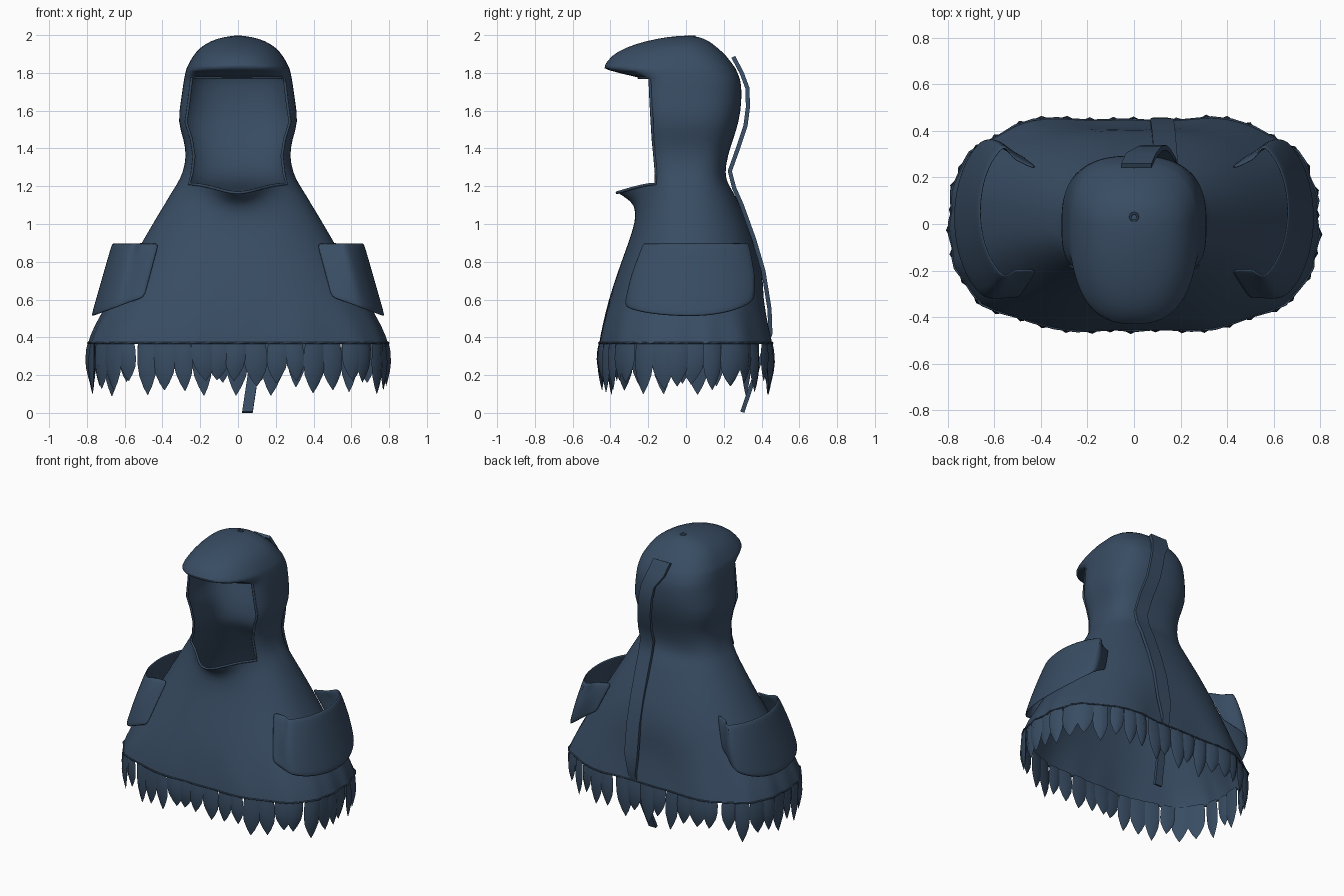
import bpy, bmesh, math, random
from mathutils import Vector

if "Cube" in bpy.data.objects:
    bpy.data.objects.remove(bpy.data.objects["Cube"])

random.seed(4)
cloth = bpy.data.materials.new("dark blue cloth")
cloth.diffuse_color = (0.040, 0.073, 0.125, 1)
cloth.use_nodes = True
cloth.node_tree.nodes["Principled BSDF"].inputs["Base Color"].default_value = cloth.diffuse_color


def make(name, verts, faces, angle=50, subsurf=0, thick=0):
    me = bpy.data.meshes.new(name)
    me.from_pydata([tuple(v) for v in verts], [], faces)
    me.materials.append(cloth)
    ob = bpy.data.objects.new(name, me)
    bpy.context.collection.objects.link(ob)
    bm = bmesh.new()
    bm.from_mesh(me)
    bmesh.ops.recalc_face_normals(bm, faces=bm.faces)
    bm.to_mesh(me)
    bm.free()
    if thick:
        m = ob.modifiers.new("thickness", 'SOLIDIFY')
        m.thickness, m.offset = thick, 0
    if subsurf:
        m = ob.modifiers.new("smooth", 'SUBSURF')
        m.levels = m.render_levels = subsurf
    bpy.ops.object.select_all(action='DESELECT')
    ob.select_set(True)
    bpy.context.view_layer.objects.active = ob
    bpy.ops.object.shade_smooth_by_angle(angle=math.radians(angle))
    return ob


def grid(rows, cols, closed=False):
    """Quads between consecutive rows of points."""
    return [(r * cols + c, r * cols + (c + 1) % cols,
             (r + 1) * cols + (c + 1) % cols, (r + 1) * cols + c)
            for r in range(rows - 1) for c in range(cols if closed else cols - 1)]


def outline(phi, a, yf, yb, n):
    """Superellipse point; phi = 0 faces the front."""
    s, c = math.sin(phi), math.cos(phi)
    if c < 0:
        n = min(n, 2.8)
    r = (abs(s) ** n + abs(c) ** n) ** (-1 / n)
    return a * s * r, -c * r * (yf if c > 0 else yb)


# Hooded cloak: z, half width, front depth, back depth, squareness, chin lip
RINGS = [
    (0.37, .79, .46, .475, 2.8, 0), (0.45, .765, .448, .46, 2.7, 0),
    (0.60, .68, .41, .437, 2.5, 0), (0.75, .595, .36, .412, 2.4, 0),
    (0.90, .51, .305, .37, 2.3, 0), (1.02, .44, .265, .32, 2.3, 0),
    (1.11, .385, .24, .28, 2.3, .03), (1.17, .35, .22, .25, 2.4, .10),
    (1.215, .32, .21, .22, 2.6, .155),
    (1.27, .292, .21, .205, 3, 0), (1.36, .272, .215, .22, 3.4, 0),
    (1.45, .287, .225, .25, 3.5, 0), (1.54, .320, .232, .28, 3.5, 0),
    (1.65, .302, .24, .295, 3.5, 0), (1.74, .290, .245, .293, 3.5, 0),
    (1.775, .284, .25, .283, 3.4, 0), (1.818, .275, .433, .265, 2.6, 0),
    (1.83, .270, .437, .258, 2.6, 0),
    (1.89, .240, .40, .215, 2.3, 0),
    (1.935, .200, .32, .165, 2.2, 0), (1.97, .145, .21, .12, 2, 0),
    (1.992, .07, .09, .07, 2, 0), (1.997, .01, .01, .01, 2, 0)]
N = 60
verts = []
for z, a, yf, yb, n, lip in RINGS:
    for i in range(N):
        x, y = outline(2 * math.pi * i / N, a, yf, yb, n)
        zz = z
        if y < 0 and lip:
            g = math.exp(-(x / .15) ** 2)
            y -= lip * g
            zz -= .32 * lip * g
        if z < .7 and y > 0:             # hollow along the middle of the back
            y -= .035 * math.exp(-(x / .25) ** 2)
        if z < .5:                       # uneven hem folds
            x += .008 * math.sin(i * 1.9)
            y += .008 * math.sin(i * 1.3)
        verts.append((x, y, zz))
faces = []
for f in grid(len(RINGS), N, True):
    row, col = divmod(f[0], N)
    face_opening = 8 <= row <= 14 and (col < 8 or col >= N - 8)
    if not face_opening:
        faces.append(f)
faces.append(tuple((len(RINGS) - 1) * N + i for i in range(N)))
make("hooded_cloak", verts, faces, 50, 1)


def body_y(x, z, front):
    """Depth of the cloak surface at a given width and height."""
    for lo, hi in zip(RINGS, RINGS[1:]):
        if lo[0] <= z <= hi[0]:
            k = (z - lo[0]) / (hi[0] - lo[0])
            a, yf, yb, n = [p + (q - p) * k for p, q in zip(lo[1:5], hi[1:5])]
            d = max(0, 1 - min(1, abs(x) / a) ** n) ** (1 / n)
            return -yf * d if front else yb * d


def tube(name, pts, r, closed=True):
    cu = bpy.data.curves.new(name, 'CURVE')
    cu.dimensions = '3D'
    cu.bevel_depth, cu.bevel_resolution = r, 1
    sp = cu.splines.new('POLY')
    sp.points.add(len(pts) - 1)
    for p, q in zip(sp.points, pts):
        p.co = (*q, 1)
    sp.use_cyclic_u = closed
    cu.materials.append(cloth)
    ob = bpy.data.objects.new(name, cu)
    bpy.context.collection.objects.link(ob)


# Piping around the face opening
side = [r * N + 8 for r in range(8, 16)]
top = [15 * N + c % N for c in range(7, -8, -1)]
other = [r * N + N - 8 for r in range(15, 7, -1)]
bottom = [8 * N + c % N for c in range(-7, 8)]
tube("opening_trim", [verts[i] for i in side + top + other + bottom], .008)

# Piping along the lower hem
hem = [Vector(v) for v in verts[:N]]
tube("hem_trim", hem, .005)

# Pointed leaf fringe, spaced evenly along the hem
lengths = [(hem[(i + 1) % N] - hem[i]).length for i in range(N)]
total = sum(lengths)


def on_hem(d):
    d %= total
    for i, l in enumerate(lengths):
        if d <= l:
            return hem[i].lerp(hem[(i + 1) % N], d / l)
        d -= l
    return hem[0].copy()


LEAVES = 42
PROFILE = [(0, .9), (.2, 1), (.45, 1), (.65, .85), (.85, .45), (1, .03)]
lv, lf = [], []
for k in range(LEAVES):
    d = total * (k + random.uniform(-.15, .15)) / LEAVES
    mid = on_hem(d)
    tan = (on_hem(d + .04) - on_hem(d - .04)).normalized()
    out = Vector((tan.y, -tan.x, 0))
    length = random.uniform(.20, .29)
    half = random.uniform(.046, .063)
    lean = random.uniform(-.02, .02)
    base = len(lv)
    for t, w in PROFILE:
        c = mid + Vector((0, 0, .008 - length * t)) + tan * lean * t - out * .012
        bulge = .026 * math.sin(math.pi * min(1, .15 + t * .85))
        lv += [c - tan * half * w, c + out * bulge,
               c + tan * half * w, c - out * bulge * .5]
    lf += [tuple(base + i for i in f) for f in grid(len(PROFILE), 4, True)]
make("leaf_fringe", lv, lf, 60)

# Open shoulder flaps, their ends sewn onto the cloak
for sx, label in ((1, "right"), (-1, "left")):
    R, C = 7, 29
    fv = []
    for r in range(R):
        v = r / (R - 1)
        for c in range(C):
            u = 2 * c / (C - 1) - 1
            t = math.radians(88) * u
            end = u * u
            low = .51 + (.10 if u < 0 else .19) * end
            z = .90 + (low - .90) * v
            rx = .26 + .112 * v
            ry = .33 + .06 * v + .02 * math.sin(math.pi * v)
            x = .40 + .07 * v * end + rx * max(0, math.cos(t)) ** .8
            y = .055 - .03 * v + ry * math.sin(t)
            k = max(0, (abs(u) - .65) / .35) ** 1.5
            y += (body_y(x, z, u < 0) - y) * k
            fv.append((sx * x, y, z))
    make(label + "_shoulder_flap", fv, grid(R, C), 50, 1, .012)

# Long ribbon down the back: x, y, z along its middle
PATH = [(.01, .25, 1.885), (.03, .295, 1.80), (.07, .325, 1.72), (.09, .328, 1.62),
        (.105, .315, 1.52), (.13, .275, 1.40), (.14, .232, 1.28), (.14, .255, 1.19),
        (.135, .295, 1.10), (.13, .36, .92), (.125, .41, .75),
        (.12, .442, .55), (.11, .447, .42), (.09, .39, .27), (.05, .298, .004)]
rv = []
for i, p in enumerate(PATH):
    p = Vector(p)
    w = .065 if i < 2 else .05 if i < 12 else .028
    a, b = Vector(PATH[max(i - 1, 0)]), Vector(PATH[min(i + 1, len(PATH) - 1)])
    nrm = (b - a).cross(Vector((1, 0, 0))).normalized() * .011
    sd = Vector((w, 0, 0))
    rv += [p - sd - nrm, p + sd - nrm, p + sd + nrm, p - sd + nrm]
rf = grid(len(PATH), 4, True) + [(0, 1, 2, 3), tuple(len(rv) - 4 + i for i in range(4))]
make("back_ribbon", rv, rf, 40)

# Small button on the crown
bpy.ops.mesh.primitive_torus_add(major_radius=.016, minor_radius=.006, major_segments=14,
                                 minor_segments=6, location=(0, .03, 1.993))
bpy.context.object.name = "crown_button"
bpy.context.object.data.materials.append(cloth)
bpy.ops.object.shade_smooth_by_angle()
